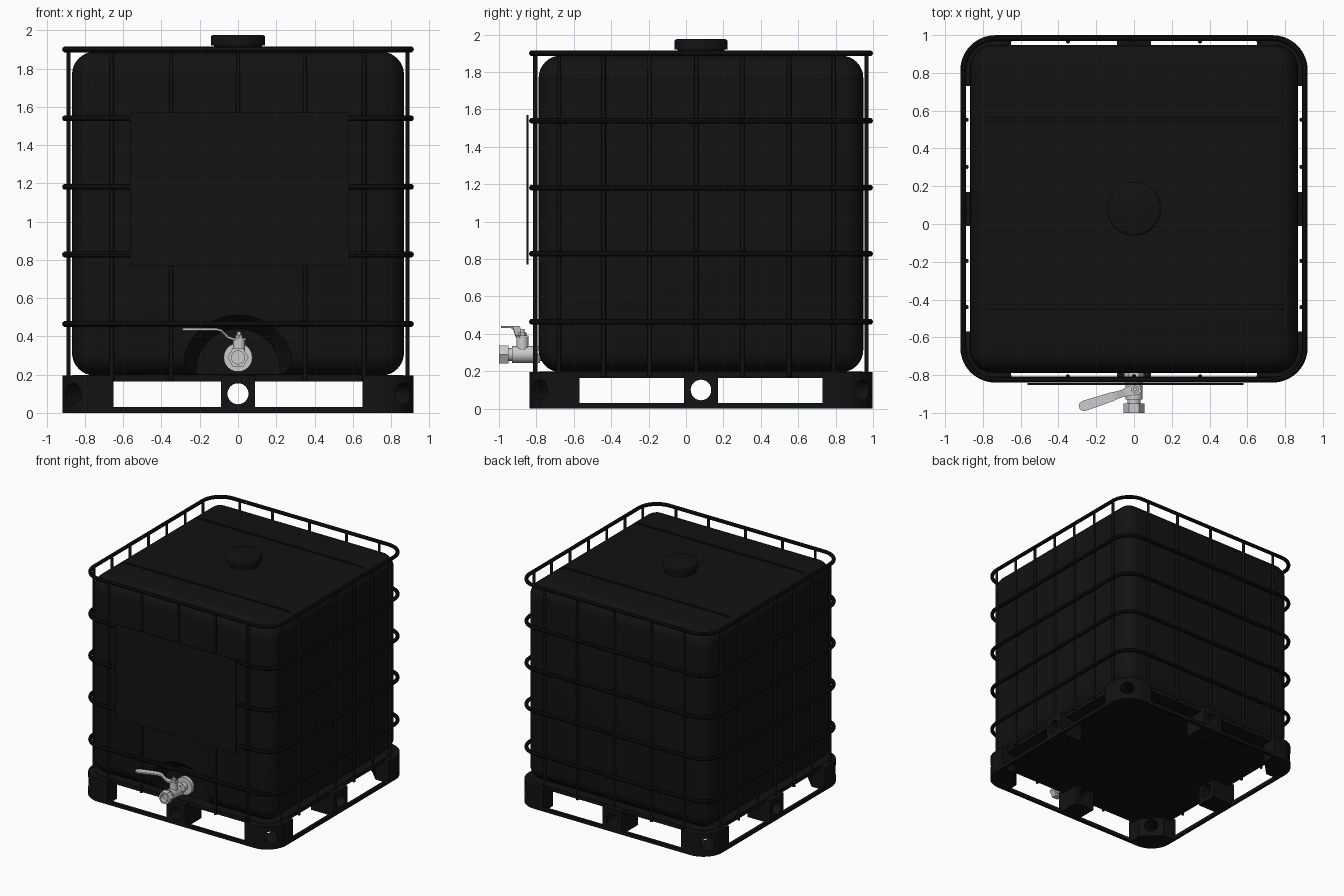
import bpy, bmesh
from math import pi, cos, sin, radians
from mathutils import Vector, Matrix

if "Cube" in bpy.data.objects:
    bpy.data.objects.remove(bpy.data.objects["Cube"])

CY = 0.08  # centre of cage, tank and pallet in y
black = bpy.data.materials.new("black")
black.diffuse_color = (0.006, 0.006, 0.006, 1)
black.use_nodes = True
black.node_tree.nodes["Principled BSDF"].inputs["Base Color"].default_value = black.diffuse_color


def finish(ob, mat=black, smooth=True):
    if mat:
        ob.data.materials.append(mat)
    if smooth:
        bpy.ops.object.select_all(action='DESELECT')
        bpy.context.view_layer.objects.active = ob
        ob.select_set(True)
        bpy.ops.object.shade_smooth_by_angle(angle=radians(35))
    return ob


def mesh_object(name, bm):
    bmesh.ops.recalc_face_normals(bm, faces=bm.faces)
    me = bpy.data.meshes.new(name)
    bm.to_mesh(me)
    bm.free()
    ob = bpy.data.objects.new(name, me)
    bpy.context.collection.objects.link(ob)
    return ob


def box(name, lo, hi, bevel=0, seg=1):
    bm = bmesh.new()
    bmesh.ops.create_cube(bm, size=1)
    for v in bm.verts:
        v.co = Vector([lo[i] + (v.co[i] + .5) * (hi[i] - lo[i]) for i in range(3)])
    if bevel:
        bmesh.ops.bevel(bm, geom=bm.edges[:], offset=bevel, segments=seg, profile=.5, affect='EDGES')
    return mesh_object(name, bm)


def prism(name, pts, z0, z1):
    bm = bmesh.new()
    f = bm.faces.new([bm.verts.new((x, y, z0)) for x, y in pts])
    r = bmesh.ops.extrude_face_region(bm, geom=[f])
    for v in r['geom']:
        if isinstance(v, bmesh.types.BMVert):
            v.co.z = z1
    return mesh_object(name, bm)


def rod(name, a, b, r1, r2=None, n=32, spin=0):
    a, b = Vector(a), Vector(b)
    bm = bmesh.new()
    rot = (b - a).to_track_quat('Z', 'Y').to_matrix().to_4x4()
    m = Matrix.Translation((a + b) / 2) @ rot @ Matrix.Rotation(spin, 4, 'Z')
    bmesh.ops.create_cone(bm, cap_ends=True, segments=n, radius1=r1,
                          radius2=r1 if r2 is None else r2, depth=(b - a).length, matrix=m)
    return mesh_object(name, bm)


def cut(ob, cutter):
    cutter.hide_render = True
    m = ob.modifiers.new("cut", 'BOOLEAN')
    m.object, m.solver = cutter, 'EXACT'
    bpy.context.view_layer.objects.active = ob
    bpy.ops.object.modifier_apply(modifier=m.name)
    bpy.data.objects.remove(cutter)


def rounded(h, r, n=10):
    pts = []
    for q, (sx, sy) in enumerate([(1, 1), (-1, 1), (-1, -1), (1, -1)]):
        for i in range(n + 1):
            t = (q + i / n) * pi / 2
            pts.append((sx * (h - r) + r * cos(t), CY + sy * (h - r) + r * sin(t)))
    return pts


# Tank with two grooves over the top and an outlet recess in front
tank = box("tank", (-.868, CY - .868, .195), (.868, CY + .868, 1.888), .12, 8)
for y in (-.44, .555):
    cut(tank, box("groove_cutter", (-1, y - .01, 1.872), (1, y + .01, 2)))
cut(tank, rod("recess_cutter", (0, -.81, .22), (0, -.70, .22), .31, .22, 48))
finish(tank)
finish(rod("filler_neck", (0, CY, 1.87), (0, CY, 1.925), .125, n=48))
bm = bmesh.new()
bmesh.ops.create_cone(bm, cap_ends=True, segments=48, radius1=.142, radius2=.142, depth=.055,
                      matrix=Matrix.Translation((0, CY, 1.948)))
bmesh.ops.bevel(bm, geom=[e for e in bm.edges if all(v.co.z > 1.95 for v in e.verts)],
                offset=.012, segments=3, profile=.5, affect='EDGES')
finish(mesh_object("filler_cap", bm))

# Cage: horizontal rings
for k, z in enumerate((.465, .828, 1.182, 1.54, 1.9)):
    cu = bpy.data.curves.new("cage_ring", 'CURVE')
    cu.dimensions, cu.bevel_depth, cu.bevel_resolution = '3D', .0155, 3
    sp = cu.splines.new('POLY')
    pts = rounded(.904, .17)
    sp.points.add(len(pts) - 1)
    for p, (x, y) in zip(sp.points, pts):
        p.co = (x, y, z, 1)
    sp.use_cyclic_u = True
    ob = bpy.data.objects.new(f"cage_ring_{k + 1}", cu)
    bpy.context.collection.objects.link(ob)
    bpy.ops.object.select_all(action='DESELECT')
    bpy.context.view_layer.objects.active = ob
    ob.select_set(True)
    bpy.ops.object.convert(target='MESH')
    finish(bpy.context.object)

# Cage: upright bars on the four sides
for s in (-1, 1):
    for x in (-.66, -.35, 0, .35, .66):
        z0 = .828 if (s < 0 and x == 0) else .17
        finish(rod("cage_bar", (x, CY + s * .886, z0), (x, CY + s * .886, 1.9), .011, n=12))
    for y in (-.68, -.44, -.195, .055, .302, .552, .79):
        finish(rod("cage_bar", (s * .886, y, .17), (s * .886, y, 1.9), .011, n=12))

# Sign panel on the front
finish(box("front_panel", (-.565, -.852, .77), (.58, -.842, 1.57)), smooth=False)

# Pallet: deck and bottom frame
finish(prism("pallet_deck", rounded(.866, .14), .165, .198))
frame = prism("pallet_frame", rounded(.918, .18), 0, .03)
cut(frame, prism("frame_cutter", rounded(.893, .155), -.1, .1))
finish(frame)

# Pallet: feet with round holes
for k in range(4):
    t = k * pi / 2
    turn = Matrix.Translation((0, CY, 0)) @ Matrix.Rotation(t, 4, 'Z')
    arc = [(.738 + .18 * cos(i * pi / 20), .738 + .18 * sin(i * pi / 20)) for i in range(11)]
    foot = prism("corner_foot", [(.918, .65)] + arc + [(.65, .918), (.65, .79), (.79, .65)], 0, .195)
    cut(foot, rod("hole_cutter", (.5, .5, .1), (1, 1, .1), .055))
    mid = box("middle_foot", (.70, -.09, 0), (.918, .09, .195))
    cut(mid, rod("hole_cutter", (.5, 0, .1), (1.1, 0, .1), .055))
    for ob in (foot, mid):
        ob.data.transform(turn)
        finish(ob)

# Outlet valve: pipe, body, hexagonal nuts and stem
Z = .29
finish(rod("outlet_flange", (0, -.73, Z), (0, -.70, Z), .075), None)
finish(rod("outlet_pipe", (0, -.96, Z), (0, -.70, Z), .034), None)
finish(rod("valve_body", (0, -.93, Z), (0, -.82, Z), .045), None)
finish(rod("valve_collar", (0, -.82, Z), (0, -.78, Z), .052, n=6, spin=pi / 2), None, False)
nut = rod("outlet_nut", (0, -1, Z), (0, -.95, Z), .055, n=6, spin=pi / 2)
cut(nut, rod("bore_cutter", (0, -1.05, Z), (0, -.965, Z), .034))
finish(nut, None)
SY = -.875
finish(rod("valve_stem", (.005, SY, .31), (.005, SY, .39), .032), None)
finish(rod("stem_nut", (.005, SY, .38), (.005, SY, .408), .022, n=6), None, False)
finish(rod("stem_tip", (.005, SY, .40), (.005, SY, .425), .011, n=16), None)

# Valve lever: bent strip swept to the left
d = Vector((-.95, -.31, 0)).normalized()
n = Vector((-d.y, d.x, 0))
bm = bmesh.new()
rows = []
for s, z, w in ((-.03, .386, .025), (.04, .386, .025), (.065, .395, .019), (.10, .43, .02),
                (.13, .437, .024), (.28, .437, .028), (.30, .437, .022), (.31, .437, .01)):
    c = Vector((.005, SY, z)) + d * s
    rows.append([bm.verts.new(c + n * a * w + Vector((0, 0, b)))
                 for a, b in ((-1, -.006), (1, -.006), (1, .006), (-1, .006))])
for a, b in zip(rows, rows[1:]):
    for i in range(4):
        bm.faces.new((a[i], a[(i + 1) % 4], b[(i + 1) % 4], b[i]))
bm.faces.new(rows[0])
bm.faces.new(rows[-1])
finish(mesh_object("valve_lever", bm), None)
